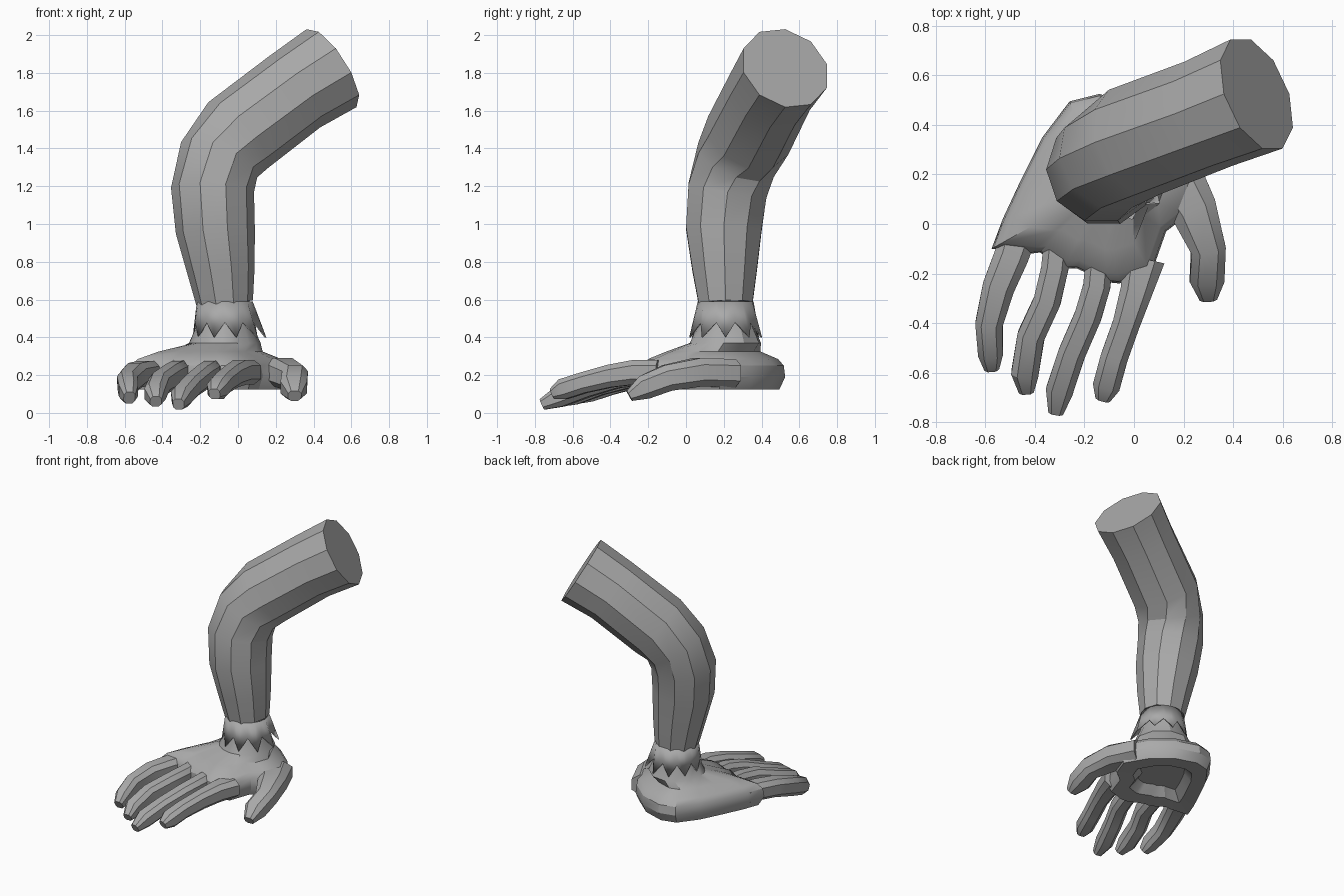
import bpy, bmesh, math
from mathutils import Vector

cube = bpy.data.objects.get("Cube")
if cube:
    bpy.data.objects.remove(cube, do_unlink=True)

grey = bpy.data.materials.new("plain_grey")
grey.use_nodes = True
grey.diffuse_color = (0.4, 0.4, 0.4, 1)
grey.node_tree.nodes["Principled BSDF"].inputs["Base Color"].default_value = (0.4, 0.4, 0.4, 1)


def loft(name, rings, caps=(True, True)):
    """Skin a list of equal-length vertex rings into one object."""
    bm = bmesh.new()
    loops = [[bm.verts.new(p) for p in ring] for ring in rings]
    for a, b in zip(loops, loops[1:]):
        for i in range(len(a)):
            j = (i + 1) % len(a)
            bm.faces.new((a[i], a[j], b[j], b[i]))
    for loop, wanted in zip((loops[0], loops[-1]), caps):
        if wanted:
            bm.faces.new(loop)
    bmesh.ops.recalc_face_normals(bm, faces=bm.faces)
    mesh = bpy.data.meshes.new(name)
    bm.to_mesh(mesh)
    bm.free()
    mesh.materials.append(grey)
    obj = bpy.data.objects.new(name, mesh)
    bpy.context.collection.objects.link(obj)
    bpy.ops.object.select_all(action='DESELECT')
    obj.select_set(True)
    bpy.context.view_layer.objects.active = obj
    bpy.ops.object.shade_smooth_by_angle(angle=math.radians(30))
    return obj


def tube(name, path, section, side_ref):
    """Loft a section along (x, y, z, width, height) stations."""
    centres = [Vector(p[:3]) for p in path]
    rings = []
    for i, (c, p) in enumerate(zip(centres, path)):
        t = (centres[min(i + 1, len(path) - 1)] - centres[max(i - 1, 0)]).normalized()
        u = (side_ref(t) - t * side_ref(t).dot(t)).normalized()
        v = t.cross(u)
        rings.append([c + u * a * p[3] + v * b * p[4] for a, b in section])
    return loft(name, rings)


# Sleeved arm: ten-sided tube bent at the elbow
SIDES = 10
decagon = [(math.cos(math.tau * (i + .5) / SIDES), math.sin(math.tau * (i + .5) / SIDES))
           for i in range(SIDES)]
arm = [(-.07, .21, .58, .15), (-.09, .205, .76, .18), (-.12, .2, .97, .21),
       (-.135, .22, 1.18, .22), (-.1, .265, 1.34, .222), (0, .33, 1.47, .235),
       (.3, .445, 1.7, .232), (.495, .525, 1.825, .245)]
tube("arm", [(x, y, z, r, r) for x, y, z, r in arm], decagon, lambda t: Vector((0, 1, 0)))

# Torn cuff: zigzag skirt flaring below the sleeve
TEETH = 10
top, hem = [], []
for i in range(TEETH * 2):
    a = math.tau * i / (TEETH * 2)
    c, s = math.cos(a), math.sin(a)
    r, z = (.195 + .025 * c, .4) if i % 2 == 0 else (.165, .48)
    top.append((-.07 + .148 * c, .21 + .148 * s, .59))
    hem.append((-.07 + r * c, .21 + r * s, z))
cuff = loft("torn_cuff", [top, hem], (False, False))
cuff.modifiers.new("thickness", 'SOLIDIFY').thickness = .008

# Palm: outline rings rising into the wrist, hollow underneath
outline = [(.13, -.03), (.22, .04), (.27, .18), (.17, .35), (.03, .47), (-.14, .525),
           (-.26, .495), (-.37, .35), (-.46, .17), (-.53, .02), (-.575, -.1), (-.42, -.12),
           (-.38, -.115), (-.28, -.18), (-.23, -.18), (-.11, -.235), (-.06, -.24), (.07, -.2)]


def palm_ring(scale, z):
    return [(-.13 + (x + .13) * scale, .15 + (y - .15) * scale, z) for x, y in outline]


def wrist_ring(r, z):
    ring = []
    for x, y in outline:
        a = math.atan2(y - .2, x + .08)
        ring.append((-.07 + r * math.cos(a), .21 + r * math.sin(a), z))
    return ring


loft("palm_and_wrist", [palm_ring(.45, .19), palm_ring(.6, .13), palm_ring(.92, .125),
                        palm_ring(1, .19), palm_ring(.98, .25), palm_ring(.9, .285),
                        palm_ring(.65, .325), wrist_ring(.19, .37), wrist_ring(.15, .46),
                        wrist_ring(.13, .6)])

# Fingers and thumb: tapered tubes with a chamfered square section
k = .27
chamfered = [(.5, -k), (.5, k), (k, .5), (-k, .5), (-.5, k), (-.5, -k), (-k, -.5), (k, -.5)]
digits = {
    "index_finger": [(.04, -.14, .215, .17, .13), (.01, -.27, .215, .13, .13),
                     (-.03, -.4, .195, .11, .12), (-.08, -.54, .16, .11, .11),
                     (-.11, -.65, .125, .11, .11), (-.125, -.705, .1, .06, .06)],
    "middle_finger": [(-.14, -.14, .215, .11, .13), (-.15, -.25, .21, .11, .13),
                      (-.185, -.37, .19, .11, .12), (-.25, -.52, .14, .11, .11),
                      (-.3, -.67, .085, .11, .11), (-.315, -.76, .045, .06, .06)],
    "ring_finger": [(-.31, -.08, .215, .11, .13), (-.32, -.18, .21, .11, .13),
                    (-.35, -.31, .195, .11, .13), (-.415, -.45, .155, .11, .12),
                    (-.44, -.6, .1, .11, .12), (-.435, -.675, .06, .06, .06)],
    "little_finger": [(-.46, -.02, .21, .15, .13), (-.495, -.13, .21, .14, .13),
                      (-.545, -.25, .2, .13, .13), (-.585, -.4, .16, .11, .13),
                      (-.58, -.52, .115, .1, .12), (-.575, -.58, .08, .06, .07)],
    "thumb": [(.14, .23, .21, .24, .15), (.24, .06, .215, .19, .15),
              (.3, -.1, .185, .14, .14), (.295, -.22, .135, .14, .13),
              (.3, -.3, .09, .07, .06)],
}
for name, path in digits.items():
    tube(name, path, chamfered, lambda t: t.cross(Vector((0, 0, 1))))
